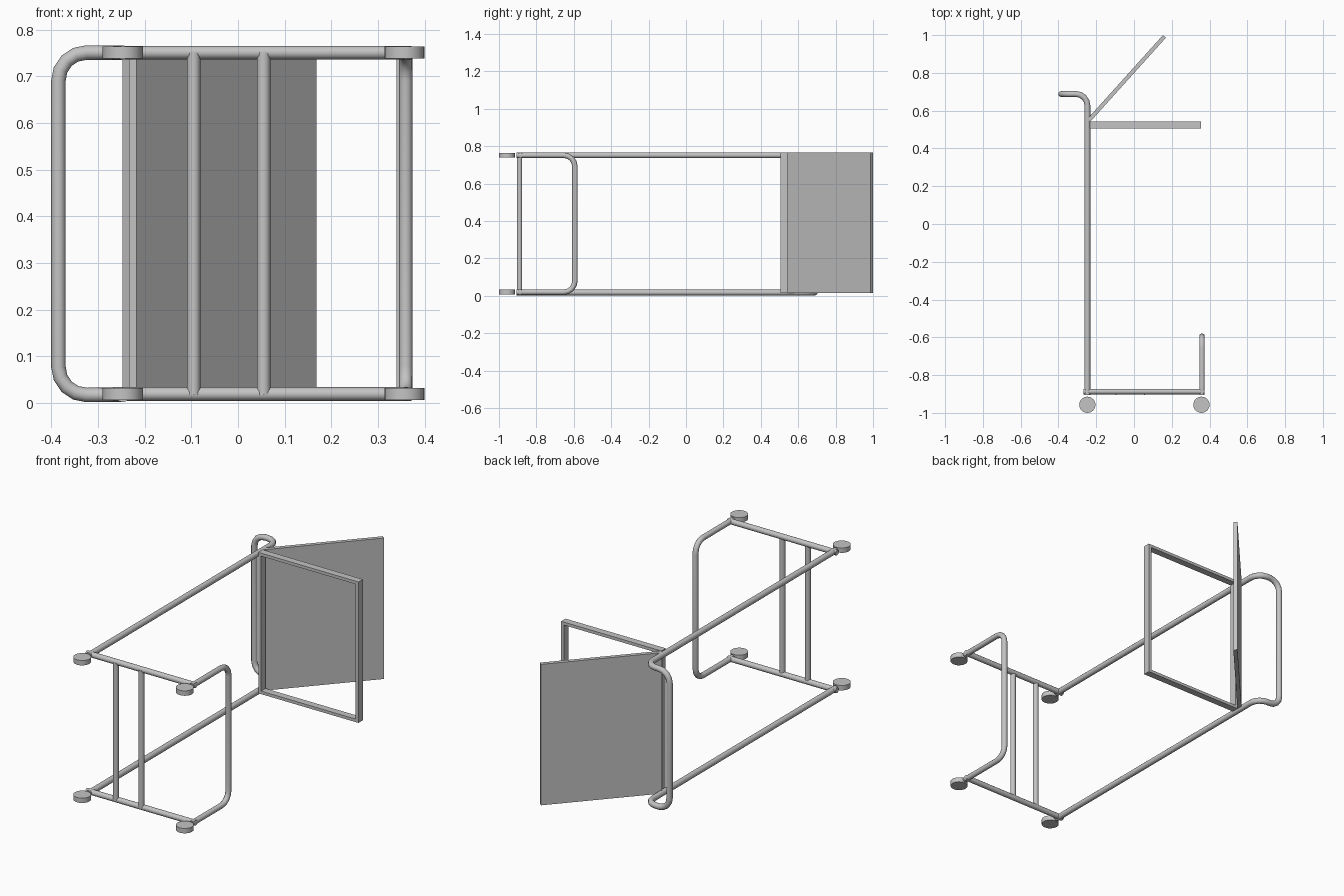
import bpy, math
from mathutils import Vector

cube = bpy.data.objects.get("Cube")
if cube:
    bpy.data.objects.remove(cube)

grey = bpy.data.materials.new("plain_grey")
grey.use_nodes = True
GREY = (0.55, 0.55, 0.55, 1)
grey.diffuse_color = GREY
grey.node_tree.nodes["Principled BSDF"].inputs["Base Color"].default_value = GREY

LOW, HIGH = 0.017, 0.751      # the two side rails
R = 0.0155                    # tube radius
MID = 0.39                    # middle of the tray height


def activate(ob):
    bpy.ops.object.select_all(action='DESELECT')
    ob.select_set(True)
    bpy.context.view_layer.objects.active = ob


def rounded(points, radius, steps=4):
    """Replace the inner corners of a path with arcs."""
    pts = [Vector(p) for p in points]
    out = [pts[0]]
    for a, b, c in zip(pts, pts[1:], pts[2:]):
        u, v = (a - b).normalized(), (c - b).normalized()
        centre = b + (u + v) * radius
        for i in range(steps + 1):
            t = math.pi / 2 * i / steps
            out.append(centre - v * radius * math.cos(t) - u * radius * math.sin(t))
    return out + [pts[-1]]


def tube(name, path, radius=R):
    data = bpy.data.curves.new(name, 'CURVE')
    data.dimensions = '3D'
    data.bevel_depth = radius
    data.bevel_resolution = 4
    data.use_fill_caps = True
    spline = data.splines.new('POLY')
    spline.points.add(len(path) - 1)
    for point, co in zip(spline.points, path):
        point.co = (*co, 1)
    data.materials.append(grey)
    ob = bpy.data.objects.new(name, data)
    bpy.context.collection.objects.link(ob)
    activate(ob)
    bpy.ops.object.convert(target='MESH')
    bpy.ops.object.shade_smooth_by_angle(angle=math.radians(40))


def box(name, centre, size, turn=0):
    bpy.ops.mesh.primitive_cube_add(size=1, location=centre, rotation=(0, 0, turn))
    ob = bpy.context.object
    ob.name = name
    ob.scale = size
    bpy.ops.object.transform_apply(location=False, rotation=False, scale=True)
    ob.data.materials.append(grey)


# Long uprights joined by the bent push handle
BACK, GRIP, TOP = -0.247, -0.385, 0.688
tube("handle_frame", rounded([
    (BACK, -0.905, LOW), (BACK, TOP, LOW), (GRIP, TOP, LOW),
    (GRIP, TOP, HIGH), (BACK, TOP, HIGH), (BACK, -0.905, HIGH)], 0.06))

# Upturned loop at the front of the base
NOSE, LIP = 0.36, -0.594
tube("base_loop", rounded([
    (NOSE, -0.905, LOW + 0.002), (NOSE, LIP, LOW + 0.002),
    (NOSE, LIP, HIGH), (NOSE, -0.905, HIGH)], 0.06), 0.0145)

# Base rails and wheels on both sides
for side, z in (("right", LOW + 0.002), ("left", HIGH)):
    tube(f"base_rail_{side}", [(-0.268, -0.887, z), (0.372, -0.887, z)], 0.0145)
    for end, x in (("rear", -0.247), ("front", 0.357)):
        bpy.ops.mesh.primitive_cylinder_add(vertices=24, radius=0.043, depth=0.026,
                                            location=(x, -0.957, z))
        wheel = bpy.context.object
        wheel.name = f"wheel_{end}_{side}"
        wheel.data.materials.append(grey)
        bpy.ops.object.shade_smooth_by_angle(angle=math.radians(40))

# Base cross bars
for i, x in enumerate((-0.095, 0.055)):
    tube(f"cross_bar_{i + 1}", [(x, -0.89, LOW), (x, -0.89, HIGH)], 0.0145)

# Open rectangular tray frame
X0, X1, HEIGHT, BAR, DEPTH = -0.234, 0.356, 0.75, 0.016, 0.037
for name, x in (("tray_hinge_bar", X0 + BAR / 2), ("tray_end_bar", X1 - BAR / 2)):
    box(name, (x, 0.523, MID), (BAR, DEPTH, HEIGHT))
for name, s in (("tray_side_right", -1), ("tray_side_left", 1)):
    box(name, ((X0 + X1) / 2, 0.523, MID + s * (HEIGHT - BAR) / 2),
        (X1 - X0 - 2 * BAR, DEPTH, BAR))

# Tilted flat panel hinged on the tray frame
start, end = Vector((-0.24, 0.548, MID)), Vector((0.161, 0.993, MID))
run = end - start
box("tilted_panel", (start + end) / 2, (run.length, 0.021, HEIGHT),
    math.atan2(run.y, run.x))
